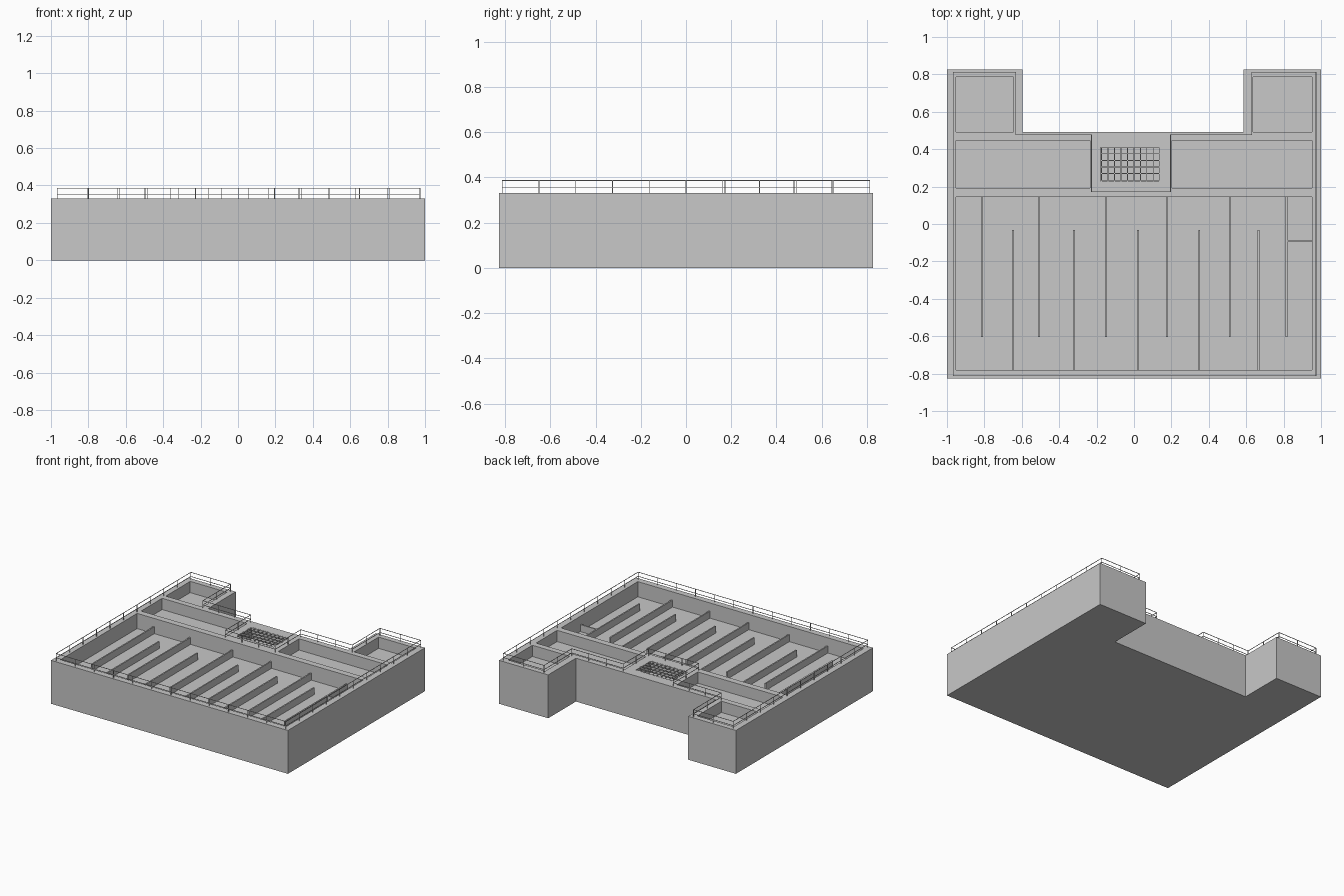
import bpy, bmesh
from mathutils import Vector

if "Cube" in bpy.data.objects:
    bpy.data.objects.remove(bpy.data.objects["Cube"], do_unlink=True)

TOP, FLOOR, SIDE_FLOOR, BAFFLE_TOP = 0.331, 0.215, 0.245, 0.268

concrete = bpy.data.materials.new("concrete grey")
concrete.use_nodes = True
grey = (0.58, 0.58, 0.58, 1)
concrete.diffuse_color = grey
concrete.node_tree.nodes["Principled BSDF"].inputs["Base Color"].default_value = grey


def finish(name, bm):
    bmesh.ops.recalc_face_normals(bm, faces=bm.faces)
    mesh = bpy.data.meshes.new(name)
    bm.to_mesh(mesh)
    bm.free()
    mesh.materials.append(concrete)
    obj = bpy.data.objects.new(name, mesh)
    bpy.context.scene.collection.objects.link(obj)
    return obj


def add_box(bm, x0, x1, y0, y1, z0, z1):
    verts = bmesh.ops.create_cube(bm, size=1)["verts"]
    for v in verts:
        v.co = Vector((x1 if v.co.x > 0 else x0,
                       y1 if v.co.y > 0 else y0,
                       z1 if v.co.z > 0 else z0))


# Tank block: U-shaped footprint extruded upwards
bm = bmesh.new()
outline = [(-1, -.826), (1, -.826), (1, .826), (.585, .826), (.585, .492),
           (-.597, .492), (-.597, .826), (-1, .826)]
base = bm.faces.new([bm.verts.new((x, y, 0)) for x, y in outline])
up = bmesh.ops.extrude_face_region(bm, geom=[base], use_keep_orig=True)["geom"]
for v in up:
    if isinstance(v, bmesh.types.BMVert):
        v.co.z = TOP
tank = finish("tank_block", bm)

# Main basin, shallower rear basins and the screened pit, cut from above
side_basins = [(-.953, -.235, .193, .447), (.203, .953, .193, .447),
               (-.953, -.643, .491, .785), (.637, .953, .491, .785), (-.178, .14, .23, .415)]
bm = bmesh.new()
add_box(bm, -.953, .953, -.78, .145, FLOOR, TOP + .1)
for rect in side_basins:
    add_box(bm, *rect, SIDE_FLOOR, TOP + .1)
cutter = finish("basin_cutter", bm)
cutter.hide_render = True
cut = tank.modifiers.new("basins", "BOOLEAN")
cut.operation, cut.solver, cut.object = "DIFFERENCE", "EXACT", cutter
bpy.context.view_layer.update()
cut_mesh = bpy.data.meshes.new_from_object(
    tank.evaluated_get(bpy.context.evaluated_depsgraph_get()))
tank.modifiers.clear()
tank.data = cut_mesh
bpy.data.objects.remove(cutter, do_unlink=True)

# Baffle walls, alternately joined to the rear and front of the main basin
bm = bmesh.new()
for x in (-.813, -.507, -.15, .176, .512, .816):
    add_box(bm, x - .005, x + .005, -.605, .147, FLOOR - .005, BAFFLE_TOP)
for x in (-.646, -.321, .021, .349, .665):
    add_box(bm, x - .005, x + .005, -.782, -.032, FLOOR - .005, BAFFLE_TOP)
add_box(bm, .816, .955, -.096, -.086, FLOOR - .005, BAFFLE_TOP)
finish("baffle_walls", bm)

# Thin screen bars over the pit
bm = bmesh.new()
for i in range(10):
    x = -.174 + i * .0346
    add_box(bm, x - .0025, x + .0025, .228, .417, TOP - .005, TOP)
for i in range(6):
    y = .234 + i * .0354
    add_box(bm, -.18, .142, y - .0025, y + .0025, TOP - .005, TOP)
finish("pit_screen", bm)

# Guard rail following the tank edge and wrapping the screen platform
path = [(-.967, -.812), (.973, -.812), (.973, .812), (.63, .812), (.63, .478), (.195, .478),
        (.195, .172), (-.227, .172), (-.227, .478), (-.632, .478), (-.632, .812), (-.967, .812)]
R = .0016
bm = bmesh.new()
for a, b in zip(path, path[1:] + path[:1]):
    a, b = Vector(a), Vector(b)
    lo_x, hi_x = sorted((a.x, b.x))
    lo_y, hi_y = sorted((a.y, b.y))
    for z in (.354, .386):
        add_box(bm, lo_x - R, hi_x + R, lo_y - R, hi_y + R, z - R, z + R)
    count = max(2, round((b - a).length / .16))
    for i in range(count):
        p = a.lerp(b, i / count)
        add_box(bm, p.x - R, p.x + R, p.y - R, p.y + R, TOP - .01, .386)
finish("guard_rail", bm)
